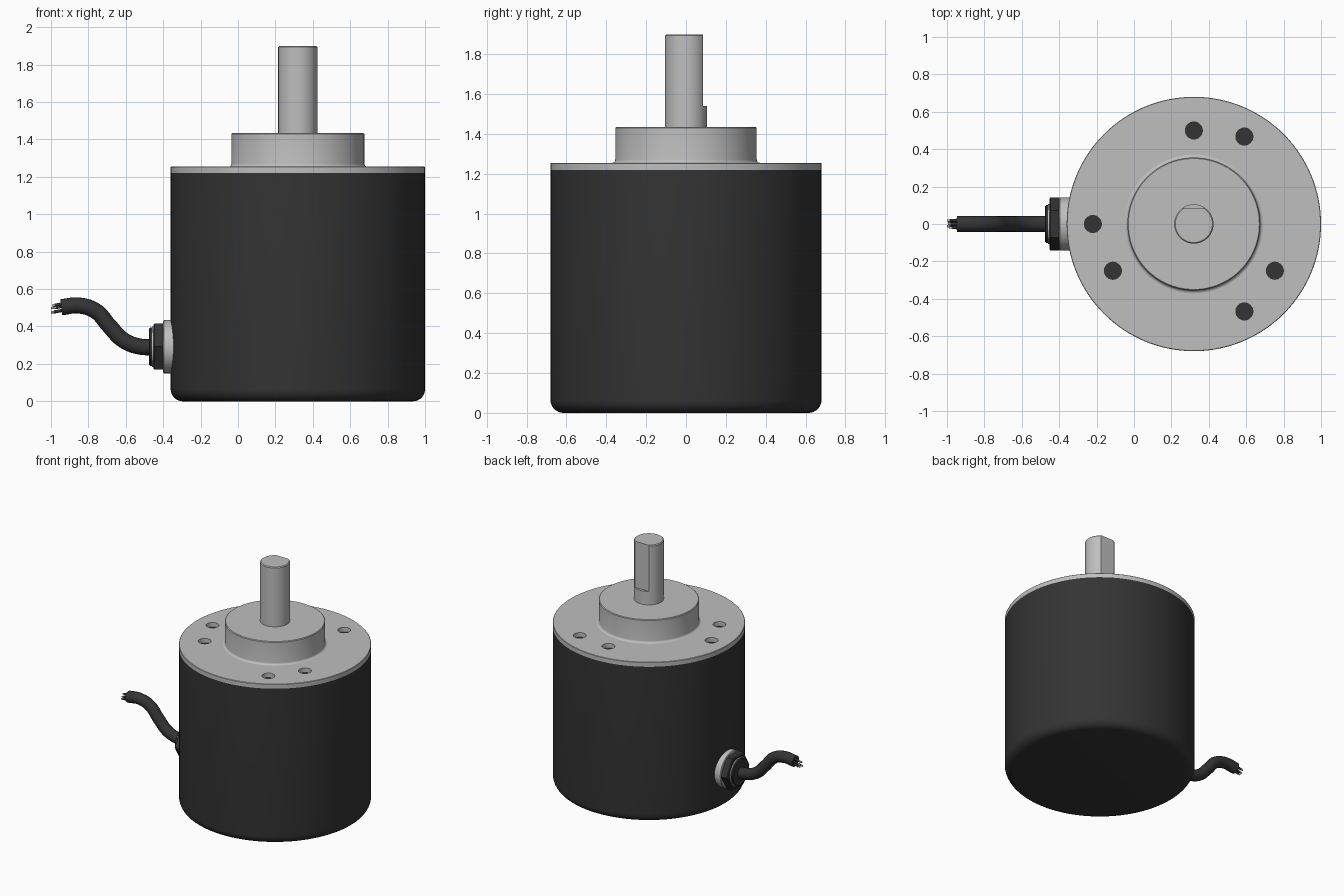
import bpy, bmesh, math
from mathutils import Matrix, Vector

if "Cube" in bpy.data.objects:
    bpy.data.objects.remove(bpy.data.objects["Cube"])

CX = 0.32          # motor axis
GZ = 0.292         # cable gland height


def material(name, rgb):
    m = bpy.data.materials.new(name)
    m.diffuse_color = (*rgb, 1)
    m.use_nodes = True
    m.node_tree.nodes["Principled BSDF"].inputs["Base Color"].default_value = m.diffuse_color
    return m


DARK = material("dark_coating", (0.034, 0.034, 0.034))
SILVER = material("brushed_metal", (0.52, 0.52, 0.52))
LIGHT = material("pale_wire", (0.65, 0.65, 0.65))


def finish(ob, mat, angle=30):
    me = ob.data
    me.materials.clear()
    me.materials.append(mat)
    me.shade_smooth()
    me.set_sharp_from_angle(angle=math.radians(angle))
    return ob


def lathe(name, profile, mat, matrix, segs=96, turn=0.0):
    """Revolve (radius, height) points around local z, with flat caps."""
    bm = bmesh.new()
    rings = []
    for r, h in profile:
        rings.append([bm.verts.new((r * math.cos(turn + math.tau * i / segs),
                                    r * math.sin(turn + math.tau * i / segs), h))
                      for i in range(segs)])
    for a, b in zip(rings, rings[1:]):
        for i in range(segs):
            j = (i + 1) % segs
            bm.faces.new((a[i], a[j], b[j], b[i]))
    bm.faces.new(rings[0][::-1])
    bm.faces.new(rings[-1])
    bmesh.ops.transform(bm, matrix=matrix, verts=bm.verts)
    bmesh.ops.recalc_face_normals(bm, faces=bm.faces)
    me = bpy.data.meshes.new(name)
    bm.to_mesh(me)
    bm.free()
    ob = bpy.data.objects.new(name, me)
    bpy.context.collection.objects.link(ob)
    return finish(ob, mat)


def arc(cr, cz, rad, a0, a1, n=8):
    return [(cr + rad * math.cos(math.radians(a0 + (a1 - a0) * i / n)),
             cz + rad * math.sin(math.radians(a0 + (a1 - a0) * i / n))) for i in range(n + 1)]


def cut(ob, cutter):
    mod = ob.modifiers.new("cut", 'BOOLEAN')
    mod.operation = 'DIFFERENCE'
    mod.solver = 'EXACT'
    mod.object = cutter
    bpy.context.view_layer.objects.active = ob
    bpy.ops.object.modifier_apply(modifier=mod.name)
    bpy.data.objects.remove(cutter)


def tube(name, points, radius, mat, res=6):
    cu = bpy.data.curves.new(name, 'CURVE')
    cu.dimensions = '3D'
    cu.bevel_depth = radius
    cu.bevel_resolution = res
    cu.resolution_u = 10
    cu.use_fill_caps = True
    sp = cu.splines.new('BEZIER')
    sp.bezier_points.add(len(points) - 1)
    for bp, p in zip(sp.bezier_points, points):
        bp.co = p
        bp.handle_left_type = bp.handle_right_type = 'AUTO'
    ob = bpy.data.objects.new(name, cu)
    bpy.context.collection.objects.link(ob)
    bpy.ops.object.select_all(action='DESELECT')
    ob.select_set(True)
    bpy.context.view_layer.objects.active = ob
    bpy.ops.object.convert(target='MESH')
    return finish(bpy.context.view_layer.objects.active, mat, 50)


upright = Matrix.Translation((CX, 0, 0))

# Housing can with rounded bottom edge
lathe("housing", arc(0.615, 0.065, 0.065, -90, 0) + [(0.68, 1.22)], DARK, upright, 128)

# Face flange with two triangles of mounting holes
flange = lathe("flange", [(0.68, 1.22), (0.68, 1.252), (0.677, 1.255)], SILVER, upright, 128)
for radius, start in ((0.50, 90), (0.54, 60)):
    for k in range(3):
        a = math.radians(start + 120 * k)
        pos = Vector((CX + radius * math.cos(a), radius * math.sin(a), 0))
        cut(flange, lathe("hole_cutter", [(0.046, 1.15), (0.046, 1.3)], DARK,
                          Matrix.Translation(pos), 24))
finish(flange, SILVER)

# Centring boss with small fillet at the base
lathe("boss", arc(0.371, 1.271, 0.016, 270, 180, 4) + [(0.355, 1.43), (0.35, 1.435)],
      SILVER, upright)

# Shaft with a flat on the back
shaft = lathe("shaft", [(0.105, 1.42), (0.105, 1.894), (0.099, 1.90)], SILVER, upright, 64)
bpy.ops.mesh.primitive_cube_add(size=1, location=(CX, 0.185, 1.79))
flat_cutter = bpy.context.object
flat_cutter.scale = (0.4, 0.2, 0.5)
bpy.context.view_layer.update()
cut(shaft, flat_cutter)
finish(shaft, SILVER)

# Cable gland, revolved around the sideways axis (local z points to -x)
sideways = Matrix.Translation((0, 0, GZ)) @ Matrix.Rotation(-math.pi / 2, 4, 'Y')
lathe("gland_collar", [(0.142, 0.32), (0.142, 0.395), (0.138, 0.40)], SILVER, sideways, 48)
lathe("gland_nut", [(0.142, 0.40), (0.142, 0.447), (0.134, 0.453)], DARK, sideways, 6,
      math.pi / 6)
lathe("gland_washer", [(0.108, 0.45), (0.108, 0.461)], SILVER, sideways, 48)
lathe("gland_cap", [(0.102, 0.461), (0.102, 0.47), (0.097, 0.475)], DARK, sideways, 48)

# Cable and its bare wire ends
tube("cable", [(-0.44, 0, 0.29), (-0.52, 0, 0.292), (-0.61, 0, 0.325), (-0.69, 0, 0.405),
               (-0.76, 0, 0.482), (-0.85, 0, 0.512), (-0.945, 0, 0.503)], 0.043, DARK)
for i in range(5):
    a = math.tau * i / 5 + 0.3
    y, z = 0.02 * math.cos(a), 0.02 * math.sin(a)
    end = -1.0 + 0.006 * (i % 3)
    tube(f"wire_{i + 1}", [(-0.93, y, 0.504 + z), (end + 0.015, y, 0.494 + z)], 0.008, DARK, 2)
    tube(f"wire_tip_{i + 1}", [(end + 0.016, y, 0.494 + z), (end, y, 0.492 + z)], 0.006,
         LIGHT, 2)
